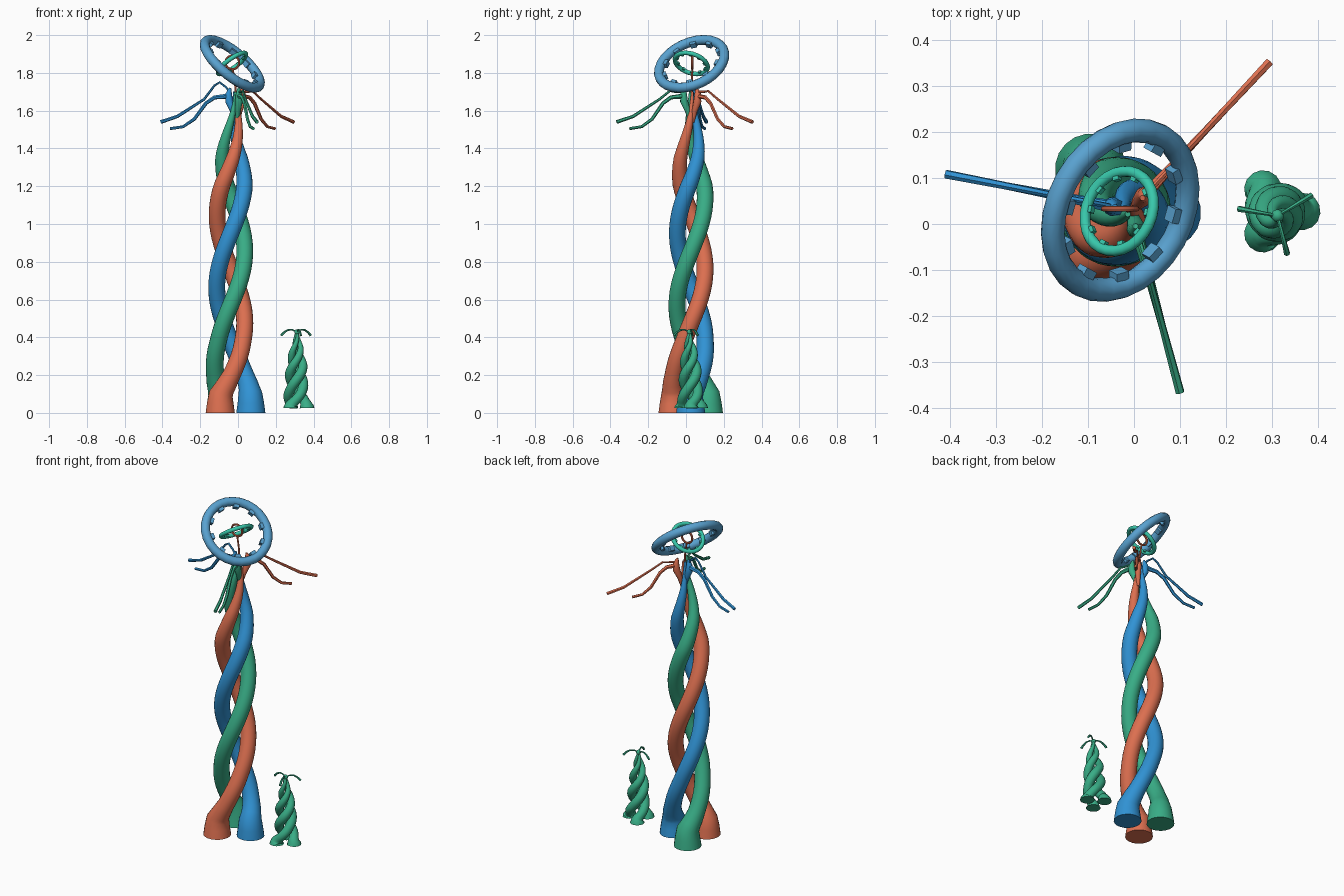
import bpy, bmesh
from math import sin, cos, pi, radians
from mathutils import Vector, Matrix

if "Cube" in bpy.data.objects:
    bpy.data.objects.remove(bpy.data.objects["Cube"])


def material(name, rgb):
    m = bpy.data.materials.new(name)
    m.diffuse_color = (*rgb, 1)
    m.use_nodes = True
    m.node_tree.nodes["Principled BSDF"].inputs["Base Color"].default_value = m.diffuse_color
    return m


RED = material("coral", (0.72, 0.16, 0.08))
BLUE = material("blue", (0.03, 0.29, 0.66))
GREEN = material("green", (0.04, 0.42, 0.24))
SKY = material("sky_blue", (0.10, 0.36, 0.63))
MINT = material("mint", (0.04, 0.58, 0.41))


def lerp_keys(keys, z):
    """Linear interpolation in a list of (position, value)."""
    if z <= keys[0][0]:
        return keys[0][1]
    for (a, va), (b, vb) in zip(keys, keys[1:]):
        if z <= b:
            return va + (vb - va) * (z - a) / (b - a)
    return keys[-1][1]


def sweep(bm, pts, radii, sides, closed=False):
    """Round section carried along a path."""
    pts = [Vector(p) for p in pts]
    n = len(pts)
    rings, old, x = [], None, None
    for i, p in enumerate(pts):
        if closed:
            t = pts[(i + 1) % n] - pts[i - 1]
        else:
            t = pts[min(i + 1, n - 1)] - pts[max(i - 1, 0)]
        t.normalize()
        if old is None:
            x = t.orthogonal().normalized()
        else:
            x = old.rotation_difference(t) @ x
        y = t.cross(x)
        old = t
        rings.append([bm.verts.new(p + radii[i] * (x * cos(2 * pi * k / sides) + y * sin(2 * pi * k / sides)))
                      for k in range(sides)])
    for i in range(n if closed else n - 1):
        a, b = rings[i], rings[(i + 1) % n]
        for k in range(sides):
            j = (k + 1) % sides
            bm.faces.new((a[k], a[j], b[j], b[k]))
    if not closed:
        bm.faces.new(rings[0][::-1])
        bm.faces.new(rings[-1])


def finish(bm, name, mat, angle=40):
    bmesh.ops.recalc_face_normals(bm, faces=bm.faces)
    me = bpy.data.meshes.new(name)
    bm.to_mesh(me)
    bm.free()
    ob = bpy.data.objects.new(name, me)
    bpy.context.collection.objects.link(ob)
    me.materials.append(mat)
    bpy.context.view_layer.objects.active = ob
    ob.select_set(True)
    bpy.ops.object.shade_smooth_by_angle(angle=radians(angle))
    ob.select_set(False)
    return ob


def tube(name, pts, radii, mat, sides=6):
    bm = bmesh.new()
    sweep(bm, pts, radii, sides)
    return finish(bm, name, mat)


def strand(name, mat, start, zs, rate, z0, orbit, radius, cx, cy, sides):
    """Foot and twisted stem: a helix with varying orbit and thickness."""
    pts = []
    for z in zs:
        a = radians(start + rate * max(0, z - z0))
        o = lerp_keys(orbit, z)
        pts.append((lerp_keys(cx, z) + o * cos(a), lerp_keys(cy, z) + o * sin(a), z))
    # vertical start keeps the sole flat
    pts[1] = (pts[0][0], pts[0][1], pts[1][2])
    return tube(name, pts, [lerp_keys(radius, z) for z in zs], mat, sides)


def toothed_ring(name, mat, center, normal, major, minor, teeth, segs):
    bm = bmesh.new()
    pts = [(major * cos(2 * pi * i / segs), major * sin(2 * pi * i / segs), 0) for i in range(segs)]
    sweep(bm, pts, [minor] * segs, 12, closed=True)
    for i in range(teeth):
        m = (Matrix.Rotation(2 * pi * i / teeth, 4, 'Z')
             @ Matrix.Translation((major - minor, 0, 0))
             @ Matrix.Diagonal((minor * 1.1, minor * 1.25, minor * 1.1, 1)))
        bmesh.ops.create_cube(bm, size=1, matrix=m)
    q = Vector(normal).to_track_quat('Z', 'Y')
    bm.transform(Matrix.Translation(center) @ q.to_matrix().to_4x4())
    finish(bm, name, mat)


# Large three-strand trunk
zs = [0, 0.05, 0.10, 0.13] + [0.16 + i * 0.035 for i in range(45)]
orbit = [(0, .108), (.10, .105), (.22, .088), (.38, .075), (1.2, .073), (1.35, .058), (1.5, .032), (1.62, .012), (1.75, .006)]
radius = [(0, .078), (.10, .064), (.13, .056), (.2, .048), (.4, .045), (1.2, .044), (1.35, .036),
          (1.5, .023), (1.62, .012), (1.7, .006)]
cx = [(0, -.04), (1.2, -.037), (1.4, -.03), (1.62, -.014), (1.75, -.012)]
cy = [(0, .025), (1.75, .03)]
for col, mat, a in (("blue", BLUE, 0), ("green", GREEN, 120), ("coral", RED, 240)):
    strand(col + "_trunk_strand", mat, a, zs, 315, .095, orbit, radius, cx, cy, 20)

# Crown: one knot and two drooping arms per colour
for col, mat, a, upper, lower, peak in (("coral", RED, 47, .44, .295, 1.70),
                                        ("blue", BLUE, 169, .41, .36, 1.75),
                                        ("green", GREEN, 285, .41, .34, 1.70)):
    d = Vector((cos(radians(a)), sin(radians(a)), 0))
    c = Vector((-.006, .03, 0))

    def out(r, z):
        return c + d * r + Vector((0, 0, z))

    tube(col + "_crown_knot", [out(.008, 1.54), out(.022, 1.60), out(.042, 1.65), out(.044, 1.69), out(.036, 1.72)],
         [.008, .015, .021, .017, .006], mat, 10)
    k = upper / .41
    tube(col + "_upper_arm", [out(.03, 1.69), out(.06, (peak + 1.69) / 2 + .005), out(.093, peak), out(.12, peak * .6 + .684),
                              out(.177 * k, 1.66), out(.32 * k, 1.57), out(.41 * k, 1.54)],
         [.005, .006, .006, .006, .007, .009, .010], mat)
    k = lower / .36
    tube(col + "_lower_arm", [out(.035, 1.68), out(.07 * k, 1.675), out(.12 * k, 1.67), out(.166 * k, 1.64),
                              out(.23 * k, 1.555), out(.29 * k, 1.515), out(.36 * k, 1.505)],
         [.015, .013, .011, .010, .009, .008, .008], mat)

# Nested rings above the crown
toothed_ring("outer_ring", SKY, (-.03, .03, 1.848), (.60, -.33, .72), .184, .026, 10, 28)
toothed_ring("middle_ring", MINT, (-.032, .028, 1.85), (-.56, .27, .78), .090, .012, 10, 28)
bm = bmesh.new()
sweep(bm, [(-.03 + .036 * cos(i * pi / 12), .033, 1.855 + .036 * sin(i * pi / 12)) for i in range(24)],
      [.006] * 24, 8, closed=True)
finish(bm, "inner_ring", RED)
tube("ring_stem", [(-.012, .03, 1.66), (-.015, .032, 1.74), (-.028, .033, 1.82)], [.007, .005, .005], RED, 8)

# Small green offshoot
zs = [.025, .032, .04] + [.05 + i * .009 for i in range(42)]
orbit = [(.025, .056), (.06, .048), (.12, .037), (.25, .034), (.34, .022), (.42, .003)]
radius = [(.025, .041), (.04, .034), (.06, .026), (.2, .027), (.3, .020), (.37, .012), (.43, .006)]
for i in range(3):
    strand(f"offshoot_strand_{i + 1}", GREEN, 120 * i, zs, 1150, .045, orbit, radius,
           [(0, .308), (.4, .312)], [(0, .028), (.4, .018)], 14)
bm = bmesh.new()
bmesh.ops.create_uvsphere(bm, u_segments=12, v_segments=8, radius=.014,
                          matrix=Matrix.Translation((.312, .018, .428)))
finish(bm, "offshoot_bud", GREEN)
for i, a in enumerate((31, 170, 284)):
    d = Vector((cos(radians(a)), sin(radians(a)), 0))
    c = Vector((.312, .018, 0))
    tube(f"offshoot_arm_{i + 1}", [c + d * r + Vector((0, 0, z)) for r, z in
                                   ((.005, .430), (.025, .440), (.048, .439), (.068, .427), (.085, .410))],
         [.004, .004, .005, .006, .007], GREEN)
